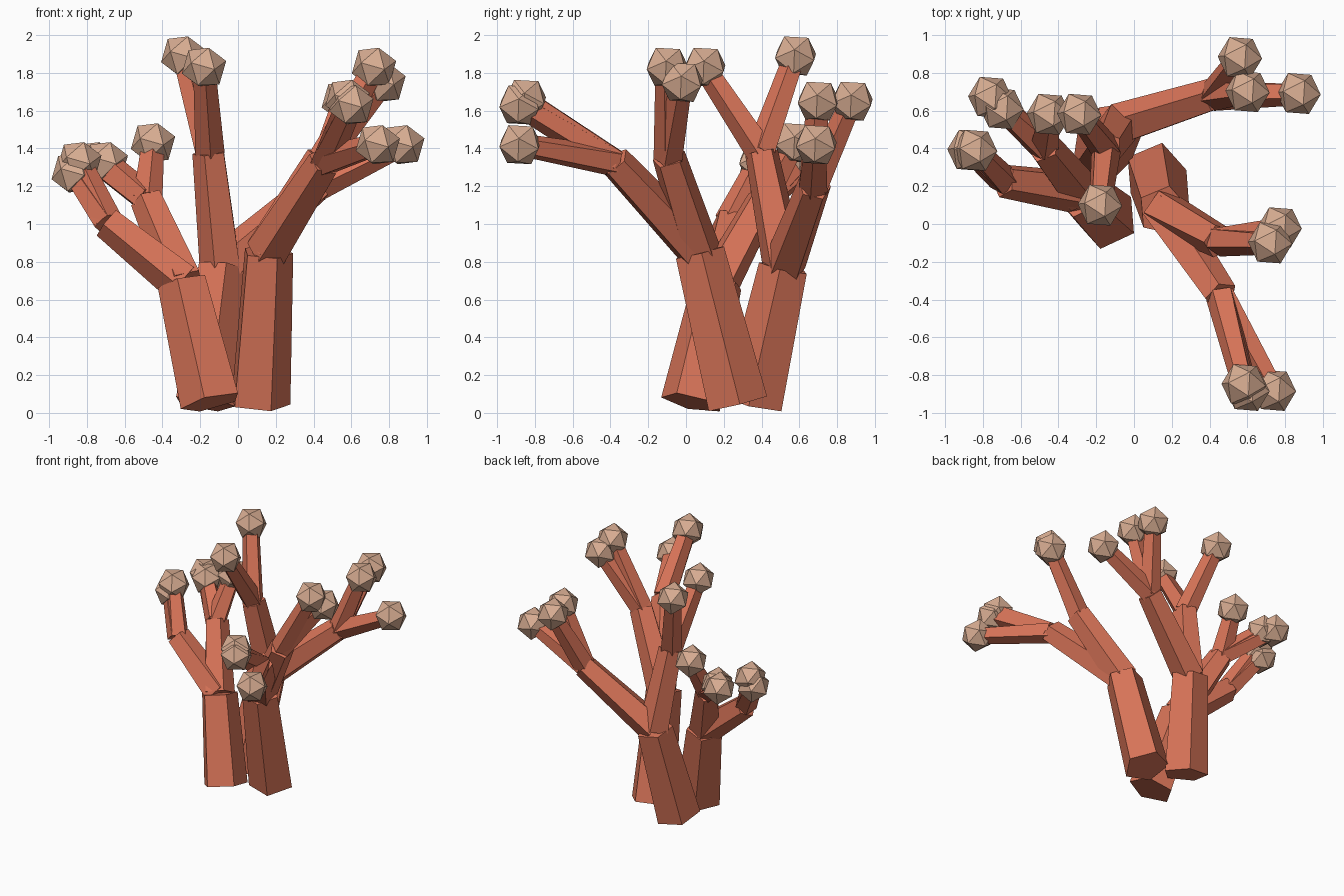
import bpy, bmesh, math
from mathutils import Vector, Matrix, Euler

if "Cube" in bpy.data.objects:
    bpy.data.objects.remove(bpy.data.objects["Cube"])


def material(name, rgb):
    m = bpy.data.materials.new(name)
    m.use_nodes = True
    m.diffuse_color = (*rgb, 1)
    m.node_tree.nodes["Principled BSDF"].inputs["Base Color"].default_value = (*rgb, 1)
    return m


CORAL = material("coral_red", (0.69, 0.175, 0.098))
TIP = material("sandy_tip", (0.69, 0.42, 0.29))


def finish(name, bm, mat):
    mesh = bpy.data.meshes.new(name)
    bm.to_mesh(mesh)
    bm.free()
    mesh.materials.append(mat)
    bpy.context.collection.objects.link(bpy.data.objects.new(name, mesh))


def rod(name, start, end, r1, r2, turn=18):
    """Tapered five-sided rod between two points."""
    a, b = Vector(start), Vector(end)
    d = b - a
    spin = Vector((0, 0, 1)).rotation_difference(d).to_matrix().to_4x4()
    place = (Matrix.Translation((a + b) / 2) @ spin
             @ Matrix.Rotation(math.radians(turn), 4, "Z"))
    bm = bmesh.new()
    bmesh.ops.create_cone(bm, cap_ends=True, segments=5, radius1=r1, radius2=r2,
                          depth=d.length, matrix=place)
    # put a corner of the cross-section on the local x axis
    finish(name, bm, CORAL)


def tip(name, centre):
    bm = bmesh.new()
    tilt = Euler((0.55, 0.12, 0.2)).to_matrix().to_4x4()
    bmesh.ops.create_icosphere(bm, subdivisions=1, radius=0.122,
                               matrix=Matrix.Translation(centre) @ tilt)
    finish(name, bm, TIP)


# Each stem: name, base, top, turn, and branches as (joint, twig ends)
STEMS = [
    ("right_stem", (-0.14, 0.03, 0.055), (-0.29, 0.17, 0.69), -48, [
        ((-0.69, 0.23, 1.01), [(-0.87, 0.39, 1.27), (-0.84, 0.39, 1.33)]),
        ((-0.48, 0.41, 1.13), [(-0.45, 0.58, 1.43), (-0.76, 0.67, 1.33),
                               (-0.70, 0.61, 1.33)]),
    ]),
    ("left_stem", (0.11, 0.27, 0.05), (0.155, 0.07, 0.85), -85, [
        ((0.45, -0.09, 1.35), [(0.77, -0.02, 1.75), (0.72, -0.10, 1.83)]),
        ((0.46, -0.38, 1.33), [(0.60, -0.88, 1.63), (0.58, -0.85, 1.66),
                               (0.74, -0.88, 1.42)]),
    ]),
    ("back_stem", (-0.18, 0.36, 0.05), (-0.085, 0.52, 0.77), -27, [
        ((-0.15, 0.40, 1.38), [(-0.18, 0.10, 1.83), (-0.29, 0.58, 1.89)]),
        ((0.42, 0.68, 1.20), [(0.56, 0.88, 1.65), (0.60, 0.70, 1.65),
                              (0.87, 0.69, 1.42)]),
    ]),
]

for stem, base, top, turn, branches in STEMS:
    rod(stem, base, top, 0.168, 0.138, turn)
    for i, (joint, ends) in enumerate(branches, 1):
        rod(f"{stem}_branch_{i}", top, joint, 0.118, 0.092)
        for j, end in enumerate(ends, 1):
            rod(f"{stem}_twig_{i}_{j}", joint, end, 0.082, 0.062, 40)
            tip(f"{stem}_tip_{i}_{j}", end)
